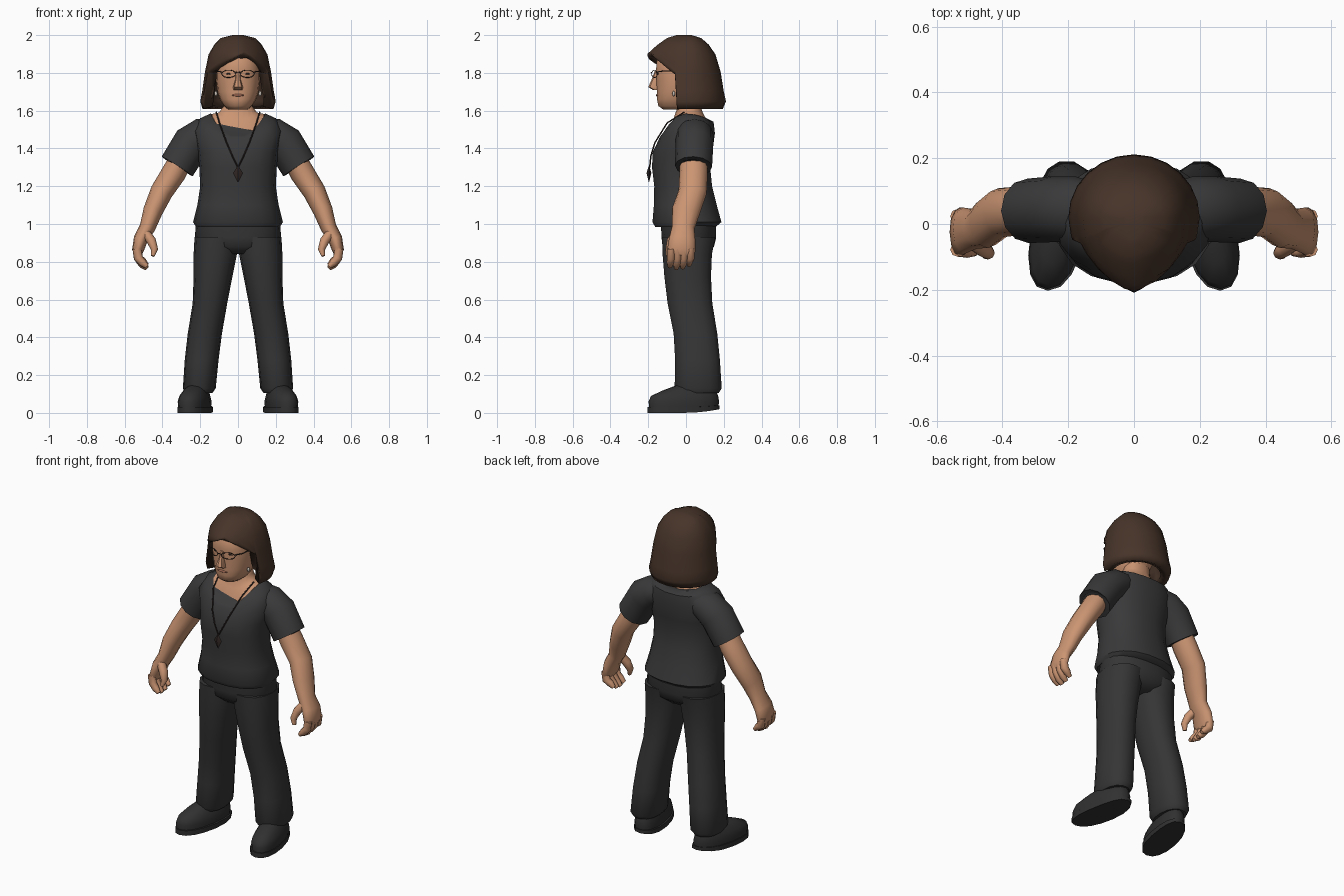
import bpy, bmesh
from math import sin, cos, pi, radians
from mathutils import Vector

old = bpy.data.objects.get("Cube")
if old:
    bpy.data.objects.remove(old)


def material(name, rgb):
    m = bpy.data.materials.new(name)
    m.use_nodes = True
    m.diffuse_color = (*rgb, 1)
    m.node_tree.nodes["Principled BSDF"].inputs["Base Color"].default_value = (*rgb, 1)
    return m


SKIN = material("skin", (0.6, 0.3, 0.17))
HAIR = material("brown hair", (0.062, 0.034, 0.022))
SHIRT = material("charcoal shirt", (0.041, 0.041, 0.043))
TROUSERS = material("dark trousers", (0.036, 0.036, 0.037))
SHOE = material("black shoes", (0.03, 0.03, 0.031))
WIRE = material("dark wire", (0.03, 0.02, 0.018))
LIPS = material("lips", (0.4, 0.16, 0.1))
METAL = material("pale metal", (0.55, 0.5, 0.45))


def finish(name, bm, mat, angle=45):
    bmesh.ops.recalc_face_normals(bm, faces=bm.faces)
    me = bpy.data.meshes.new(name)
    bm.to_mesh(me)
    bm.free()
    me.materials.append(mat)
    ob = bpy.data.objects.new(name, me)
    bpy.context.collection.objects.link(ob)
    bpy.ops.object.select_all(action="DESELECT")
    ob.select_set(True)
    bpy.context.view_layer.objects.active = ob
    bpy.ops.object.shade_smooth_by_angle(angle=radians(angle))
    return ob


def skin_rings(name, rings, mat, caps=True, angle=45):
    bm = bmesh.new()
    rows = [[bm.verts.new(p) for p in ring] for ring in rings]
    n = len(rows[0])
    for a, b in zip(rows, rows[1:]):
        for i in range(n):
            j = (i + 1) % n
            bm.faces.new((a[i], a[j], b[j], b[i]))
    if caps:
        bm.faces.new(rows[0])
        bm.faces.new(rows[-1])
    return finish(name, bm, mat, angle)


def power(v, p):
    return (abs(v) ** (2 / p)) * (1 if v > 0 else -1)


def oval(z, x0, x1, y0, y1, front=0, back=0, s=1, p=2.3, n=18, shear=0):
    """Level ring inside a box; front and back shift the height at each end."""
    pts = []
    for i in range(n):
        a = 2 * pi * i / n
        c, d = power(cos(a), p), power(sin(a), p)
        y = (y0 + y1) / 2 + d * (y1 - y0) / 2
        x = (x0 + x1) / 2 + c * (x1 - x0) / 2 + shear * y
        pts.append((s * x, y, z + d * d * (front if d < 0 else back)))
    return pts


def body(name, rows, mat, **kw):
    """Loft symmetric rows of (z, half width, y front, y back, front lift, back lift)."""
    return skin_rings(name, [oval(r[0], -r[1], r[1], *r[2:], **kw) for r in rows], mat)


def tube(name, rows, mat, s=1, n=12):
    """Loft along a path of (x, y, z, in-plane radius, depth radius)."""
    pts = [Vector(r[:3]) for r in rows]
    rings = []
    for i, r in enumerate(rows):
        t = (pts[min(i + 1, len(pts) - 1)] - pts[max(i - 1, 0)]).normalized()
        u = (Vector((0, 1, 0)) - t * t.y).normalized()
        v = t.cross(u)
        ring = []
        for k in range(n):
            a = 2 * pi * k / n
            q = pts[i] + v * cos(a) * r[3] + u * sin(a) * r[4]
            ring.append((s * q.x, q.y, q.z))
        rings.append(ring)
    return skin_rings(name, rings, mat, angle=60)


def wire(name, pts, mat, r=0.003, closed=False):
    cu = bpy.data.curves.new(name, "CURVE")
    cu.dimensions = "3D"
    cu.bevel_depth, cu.bevel_resolution = r, 1
    sp = cu.splines.new("POLY")
    sp.points.add(len(pts) - 1)
    for q, p in zip(sp.points, pts):
        q.co = (*p, 1)
    sp.use_cyclic_u = closed
    cu.materials.append(mat)
    ob = bpy.data.objects.new(name, cu)
    bpy.context.collection.objects.link(ob)


def ball(name, loc, size, mat):
    bm = bmesh.new()
    bmesh.ops.create_uvsphere(bm, u_segments=10, v_segments=6, radius=1)
    for v in bm.verts:
        v.co = Vector(a * b + c for a, b, c in zip(v.co, size, loc))
    return finish(name, bm, mat, 60)


# Shirt with a scooped neckline and flared hem
body("shirt", [(0.985, 0.222, -0.165, 0.16), (1.01, 0.238, -0.18, 0.19),
               (1.1, 0.215, -0.172, 0.165), (1.2, 0.2, -0.17, 0.14),
               (1.3, 0.205, -0.182, 0.13), (1.38, 0.213, -0.178, 0.142),
               (1.5, 0.235, -0.158, 0.155, -0.08, -0.02),
               (1.56, 0.2, -0.142, 0.148, -0.105, -0.02),
               (1.585, 0.145, -0.128, 0.118, -0.12, -0.03)], SHIRT)

# Neck and upper chest
body("neck", [(1.55, 0.15, -0.12, 0.12, -0.12, -0.04), (1.582, 0.14, -0.118, 0.11, -0.11, -0.03),
              (1.59, 0.1, -0.07, 0.09, -0.04, 0), (1.62, 0.08, -0.045, 0.08),
              (1.72, 0.075, -0.05, 0.08)], SKIN)

# Head and face
body("head", [(1.605, 0.05, -0.12, 0.04), (1.625, 0.075, -0.148, 0.06), (1.66, 0.096, -0.155, 0.08),
              (1.7, 0.109, -0.155, 0.1), (1.76, 0.116, -0.158, 0.11), (1.82, 0.118, -0.16, 0.11),
              (1.88, 0.11, -0.155, 0.1), (1.93, 0.07, -0.11, 0.06)], SKIN)
skin_rings("nose", [oval(1.71, -0.024, 0.024, -0.175, -0.13, n=8),
                    oval(1.725, -0.026, 0.026, -0.2, -0.13, n=8),
                    oval(1.765, -0.014, 0.014, -0.182, -0.13, n=8),
                    oval(1.81, -0.012, 0.012, -0.165, -0.13, n=8)], SKIN)
ball("mouth", (0, -0.15, 1.682), (0.035, 0.01, 0.007), LIPS)

# Hair shell: each column runs from the crown down to the local hair edge
SHAPE = [(2.0, 0.03, -0.05, 0.03), (1.985, 0.09, -0.1, 0.08), (1.95, 0.125, -0.15, 0.12),
         (1.9, 0.155, -0.205, 0.155), (1.8, 0.176, -0.2, 0.185), (1.7, 0.19, -0.2, 0.2),
         (1.65, 0.2, -0.2, 0.212), (1.61, 0.188, -0.2, 0.195)]
FRINGE = [(-70, 1.79), (-35, 1.85), (0, 1.89), (18, 1.905), (40, 1.87), (70, 1.79)]


def lookup(table, t):
    for a, b in zip(table, table[1:]):
        lo, hi = sorted((a[0], b[0]))
        if lo <= t <= hi:
            f = (t - a[0]) / (b[0] - a[0])
            return [p + (q - p) * f for p, q in zip(a[1:], b[1:])]
    return table[-1][1:]


def hair_point(deg, z):
    a = radians(deg)
    rx, yf, yb = lookup(SHAPE, z)
    c, d = cos(a), sin(a)
    x = rx * (power(d, 1.6) if c > 0 else d)
    return (x, 0.02 + (c * (yf - 0.02) if c > 0 else -c * (yb - 0.02)), z)


angles = sorted(list(range(-180, 180, 15)) + [-72, -69, 69, 72, 18])
LEVELS = [0, 0.04, 0.13, 0.26, 0.5, 0.76, 0.9, 1]
rings = []
for t in LEVELS:
    ring = []
    for deg in angles:
        low = lookup(FRINGE, deg)[0] if abs(deg) <= 70 else 1.61
        ring.append(hair_point(deg, 2 - (2 - low) * t))
    rings.append(ring)
hair = skin_rings("hair", rings, HAIR, caps=False, angle=60)
bm = bmesh.new()
bm.from_mesh(hair.data)
bmesh.ops.holes_fill(bm, edges=[e for e in bm.edges if e.is_boundary and e.verts[0].co.z > 1.99])
bmesh.ops.recalc_face_normals(bm, faces=bm.faces)
bm.to_mesh(hair.data)
bm.free()
thick = hair.modifiers.new("thickness", "SOLIDIFY")
thick.thickness, thick.offset = 0.05, -1

# Hips
body("hips", [(0.84, 0.1, -0.08, 0.1), (0.88, 0.2, -0.125, 0.15), (0.93, 0.228, -0.132, 0.162),
              (1.03, 0.222, -0.135, 0.16)], TROUSERS)

for side, s in (("left", 1), ("right", -1)):
    # Trouser leg
    leg = [(0.105, 0.135, 0.28, -0.05, 0.175), (0.13, 0.118, 0.292, -0.063, 0.192),
           (0.28, 0.103, 0.282, -0.06, 0.182), (0.42, 0.085, 0.266, -0.068, 0.168),
           (0.58, 0.057, 0.24, -0.1, 0.142), (0.72, 0.03, 0.235, -0.117, 0.135),
           (0.84, 0.006, 0.235, -0.127, 0.14), (0.93, 0, 0.23, -0.13, 0.158)]
    skin_rings(side + "_trouser_leg", [oval(*r, s=s, n=14) for r in leg], TROUSERS)

    # Shoe upper and sole
    shoe = [(0.02, 0.15, 0.305, -0.195, 0.17), (0.06, 0.147, 0.308, -0.198, 0.175),
            (0.09, 0.155, 0.3, -0.185, 0.17), (0.12, 0.165, 0.285, -0.12, 0.16),
            (0.15, 0.18, 0.26, -0.04, 0.14)]
    skin_rings(side + "_shoe", [oval(*r, s=s, n=16, shear=-0.18) for r in shoe], SHOE)
    skin_rings(side + "_sole", [oval(z, 0.14, 0.31, -0.203, 0.178, back=b, s=s, n=16, shear=-0.18)
                                for z, b in ((0, 0.02), (0.03, 0.01))], SHOE)

    # Sleeve and arm
    tube(side + "_sleeve", [(0.13, 0.045, 1.49, 0.075, 0.085), (0.18, 0.045, 1.475, 0.09, 0.1),
                            (0.245, 0.045, 1.43, 0.1, 0.1), (0.322, 0.04, 1.305, 0.097, 0.098),
                            (0.318, 0.04, 1.315, 0.075, 0.08)], SHIRT, s)
    tube(side + "_arm", [(0.28, 0.04, 1.38, 0.06, 0.07), (0.34, 0.04, 1.27, 0.065, 0.075),
                         (0.405, 0.035, 1.17, 0.06, 0.075), (0.45, 0.0, 1.07, 0.052, 0.075),
                         (0.48, -0.015, 0.98, 0.042, 0.06), (0.515, -0.02, 0.92, 0.038, 0.07),
                         (0.53, -0.025, 0.86, 0.031, 0.075), (0.53, -0.028, 0.835, 0.02, 0.06)], SKIN, s)
    # Curled fingers and thumb
    for i in range(4):
        y, drop = -0.078 + i * 0.034, (0.01, 0, 0.004, 0.018)[i]
        tube(f"{side}_finger_{i + 1}", [(0.535, y, 0.87, 0.024, 0.022), (0.528, y, 0.82, 0.024, 0.022),
                                        (0.505, y - 0.005, 0.785 + drop, 0.021, 0.02),
                                        (0.482, y - 0.008, 0.764 + drop, 0.012, 0.012)], SKIN, s, 8)
    tube(side + "_thumb", [(0.495, -0.05, 0.96, 0.025, 0.025), (0.458, -0.075, 0.91, 0.025, 0.027),
                           (0.442, -0.088, 0.865, 0.019, 0.02), (0.452, -0.095, 0.83, 0.01, 0.012)], SKIN, s, 8)

    # Eye, earring and spectacles
    ball(side + "_eye", (s * 0.046, -0.147, 1.795), (0.018, 0.006, 0.005), WIRE)
    ball(side + "_earring", (s * 0.117, -0.065, 1.69), (0.008, 0.008, 0.014), METAL)
    rim = []
    for k in range(14):
        a = 2 * pi * k / 14
        x = 0.05 + 0.037 * cos(a)
        rim.append((s * x, -0.187 + 0.4 * x, 1.795 + 0.02 * sin(a)))
    wire(side + "_lens_rim", rim, WIRE, 0.002, True)
    wire(side + "_temple", [(s * 0.087, -0.152, 1.805), (s * 0.118, -0.12, 1.81),
                            (s * 0.123, -0.03, 1.81)], WIRE, 0.003)
    # Necklace cord
    wire(side + "_cord", [(s * 0.115, -0.01, 1.592), (s * 0.098, -0.1, 1.535),
                          (s * 0.06, -0.165, 1.43), (s * 0.03, -0.186, 1.36), (0, -0.192, 1.3)], WIRE, 0.004)

wire("spectacle_bridge", [(-0.013, -0.182, 1.8), (0, -0.186, 1.804), (0.013, -0.182, 1.8)], WIRE, 0.002)

# Diamond pendant
skin_rings("pendant", [oval(z, -r, r, -0.196 - r / 2, -0.196 + r / 2, n=4)
                       for z, r in ((1.222, 0.002), (1.27, 0.026), (1.305, 0.004))], WIRE)
